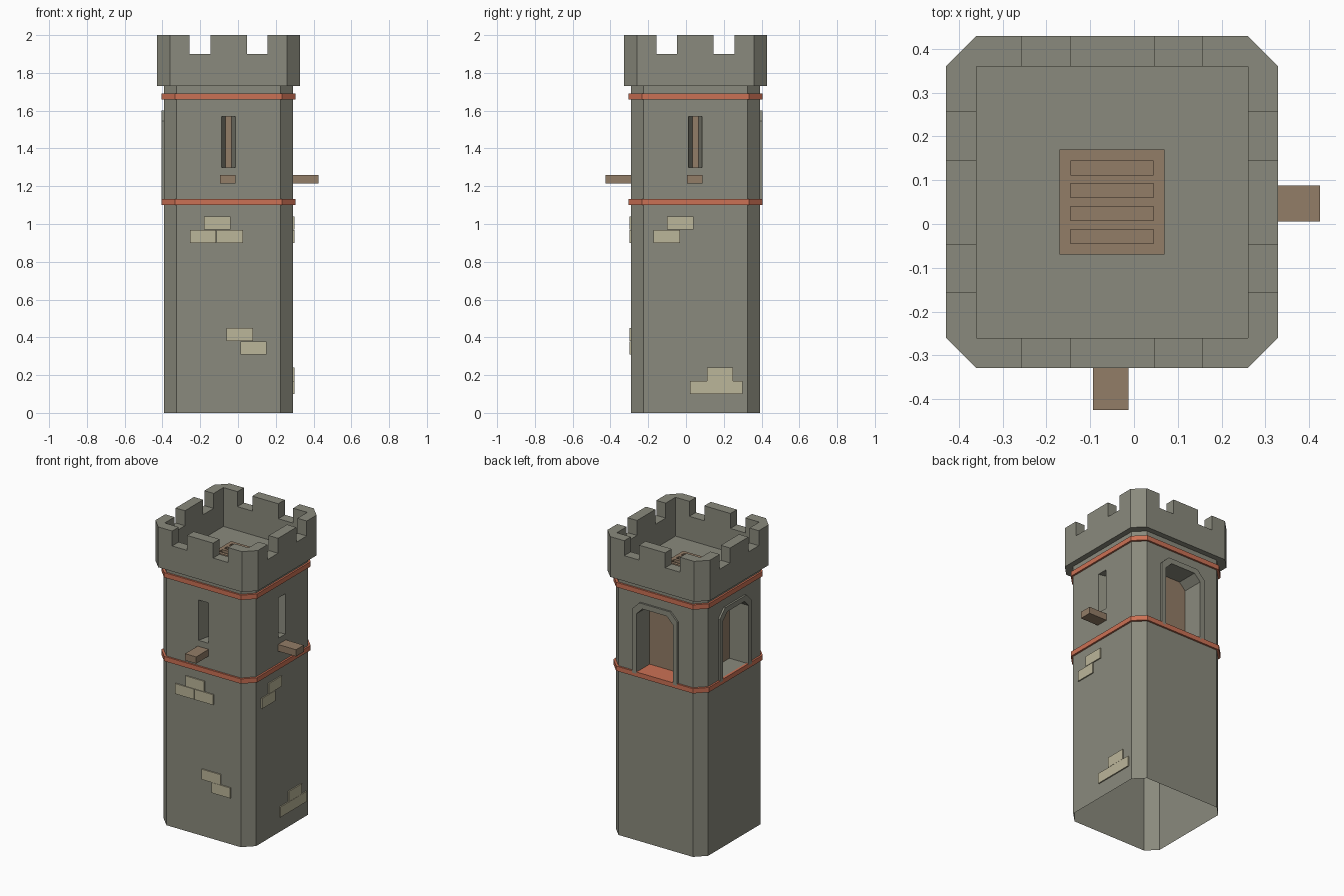
import bpy, bmesh
from mathutils import Vector

if "Cube" in bpy.data.objects:
    bpy.data.objects.remove(bpy.data.objects["Cube"])

CX, CY = -0.05, 0.05          # tower axis
H = 0.342                     # half width of the shaft


def material(name, rgb):
    m = bpy.data.materials.new(name)
    m.diffuse_color = (*rgb, 1)
    m.use_nodes = True
    m.node_tree.nodes["Principled BSDF"].inputs["Base Color"].default_value = m.diffuse_color
    return m


STONE = material("grey_stone", (0.255, 0.255, 0.205))
WOOD = material("brown_wood", (0.29, 0.205, 0.135))
CLAY = material("red_clay", (0.60, 0.165, 0.09))
BRICK = material("pale_brick", (0.50, 0.465, 0.32))


def loft(name, loops, mat=None, ring=False):
    """Bridge equal loops; cap the ends, or close into a ring."""
    bm = bmesh.new()
    rows = [[bm.verts.new(p) for p in lp] for lp in loops]
    n = len(rows[0])
    pairs = list(zip(rows, rows[1:]))
    if ring:
        pairs.append((rows[-1], rows[0]))
    else:
        bm.faces.new(rows[0])
        bm.faces.new(rows[-1])
    for a, b in pairs:
        for i in range(n):
            j = (i + 1) % n
            bm.faces.new((a[i], a[j], b[j], b[i]))
    bmesh.ops.recalc_face_normals(bm, faces=bm.faces)
    me = bpy.data.meshes.new(name)
    bm.to_mesh(me)
    bm.free()
    ob = bpy.data.objects.new(name, me)
    bpy.context.collection.objects.link(ob)
    if mat:
        me.materials.append(mat)
    return ob


def octagon(h, c, z):
    k = h - c
    pts = [(-k, -h), (k, -h), (h, -k), (h, k), (k, h), (-k, h), (-h, k), (-h, -k)]
    return [(CX + x, CY + y, z) for x, y in pts]


def box(name, x0, x1, y0, y1, z0, z1, mat=None):
    return loft(name, [[(x0, y0, z), (x1, y0, z), (x1, y1, z), (x0, y1, z)]
                       for z in (z0, z1)], mat)


# outward and sideways directions of each wall
SIDES = {"front": ((0, -1), (1, 0)), "right": ((1, 0), (0, 1)),
         "back": ((0, 1), (-1, 0)), "left": ((-1, 0), (0, -1))}


def on_wall(side, profile, out):
    (ox, oy), (ux, uy) = SIDES[side]
    return [(CX + ox * out + ux * u, CY + oy * out + uy * u, z) for u, z in profile]


def rect(u0, u1, z0, z1):
    return [(u0, z0), (u1, z0), (u1, z1), (u0, z1)]


def arch(w, z0, z1, c):
    return [(-w, z0), (-w, z1 - c), (-w + c, z1), (w - c, z1), (w, z1 - c), (w, z0)]


def cut(ob, cutters):
    for c in cutters:
        c.hide_render = True
        m = ob.modifiers.new("cut", 'BOOLEAN')
        m.operation = 'DIFFERENCE'
        m.solver = 'EXACT'
        m.object = c
    bpy.context.view_layer.update()
    me = bpy.data.meshes.new_from_object(
        ob.evaluated_get(bpy.context.evaluated_depsgraph_get()))
    ob.modifiers.clear()
    ob.data = me
    for c in cutters:
        bpy.data.objects.remove(c)


# shaft with splayed arrow slits and arched niches, open underneath
shaft = loft("shaft", [octagon(H, 0.067, 0), octagon(H, 0.067, 1.735)], STONE)
cutters = []
for s in ("front", "right"):
    a, b = rect(-0.038, 0.036, 1.30, 1.57), rect(-0.015, 0.015, 1.30, 1.57)
    cutters.append(loft("slit_cutter", [on_wall(s, a, H + 0.001), on_wall(s, b, H - 0.10)]))
for s in ("back", "left"):
    a = arch(0.135, 1.13, 1.565, 0.045)
    cutters.append(loft("niche_cutter", [on_wall(s, a, H + 0.02), on_wall(s, a, H - 0.13)]))
cut(shaft, cutters)
me = shaft.data
me.materials.clear()
for m in (STONE, WOOD, CLAY):
    me.materials.append(m)
bm = bmesh.new()
bm.from_mesh(me)
for f in bm.faces:
    c = f.calc_center_median() - Vector((CX, CY, 0))
    f.material_index = 0
    if 1.2 < c.z < 1.6 and max(abs(c.x), abs(c.y)) < 0.25:
        f.material_index = 1          # wooden backs of the openings
    elif abs(c.z - 1.13) < 0.005 and c.y > 0.2 and abs(f.normal.z) > 0.9:
        f.material_index = 2          # clay sill at the back
bmesh.ops.delete(bm, geom=[f for f in bm.faces if f.calc_center_median().z < 0.001],
                 context='FACES_ONLY')
bm.to_mesh(me)
bm.free()

# niche frames
for s in ("back", "left"):
    u = arch(0.168, 1.12, 1.60, 0.055) + arch(0.135, 1.12, 1.565, 0.045)[::-1]
    loft(s + "_niche_frame", [on_wall(s, u, H - 0.005), on_wall(s, u, H + 0.012)], STONE)

# clay string courses
for name, z in (("lower_band", 1.10), ("upper_band", 1.66)):
    loft(name, [octagon(H - 0.004, 0.067, z), octagon(H + 0.012, 0.07, z),
                octagon(H + 0.012, 0.07, z + 0.032), octagon(H - 0.004, 0.067, z + 0.032)],
         CLAY, ring=True)

# battlements
parapet = loft("parapet", [octagon(0.379, 0.069, 1.73), octagon(0.379, 0.069, 2.0)], STONE)
cutters = [box("well_cutter", CX - 0.31, CX + 0.31, CY - 0.31, CY + 0.31, 1.74, 2.1)]
for d in (-0.1515, 0.1515):
    cutters.append(box("notch_x", CX + d - 0.055, CX + d + 0.055, -1, 1, 1.9, 2.1))
    cutters.append(box("notch_y", -1, 1, CY + d - 0.055, CY + d + 0.055, 1.9, 2.1))
cut(parapet, cutters)

# roof hatch with four slots
hatch = box("roof_hatch", -0.17, 0.07, -0.07, 0.17, 1.738, 1.765, WOOD)
cut(hatch, [box("slot", -0.145, 0.045, y - 0.016, y + 0.016, 1.748, 1.8)
            for y in (-0.029, 0.024, 0.076, 0.128)])

# plank ledges under the slits
for s in ("front", "right"):
    p = rect(-0.044, 0.038, 1.215, 1.26)
    loft(s + "_ledge", [on_wall(s, p, H - 0.02), on_wall(s, p, 0.475)], WOOD)

# exposed bricks: (sideways start, bottom) in grid coordinates
BRICKS = {"front": [(-0.18, 0.972), (-0.255, 0.90), (-0.113, 0.90), (-0.06, 0.38), (0.013, 0.31)],
          "right": [(-0.10, 0.972), (-0.172, 0.90), (0.11, 0.17), (0.02, 0.10), (0.16, 0.10)]}
for s, items in BRICKS.items():
    off = CX if s == "front" else CY
    for i, (u, z) in enumerate(items):
        p = rect(u - off, u - off + 0.139, z, z + 0.069)
        loft(f"{s}_brick_{i + 1}", [on_wall(s, p, H - 0.002), on_wall(s, p, H + 0.008)], BRICK)
